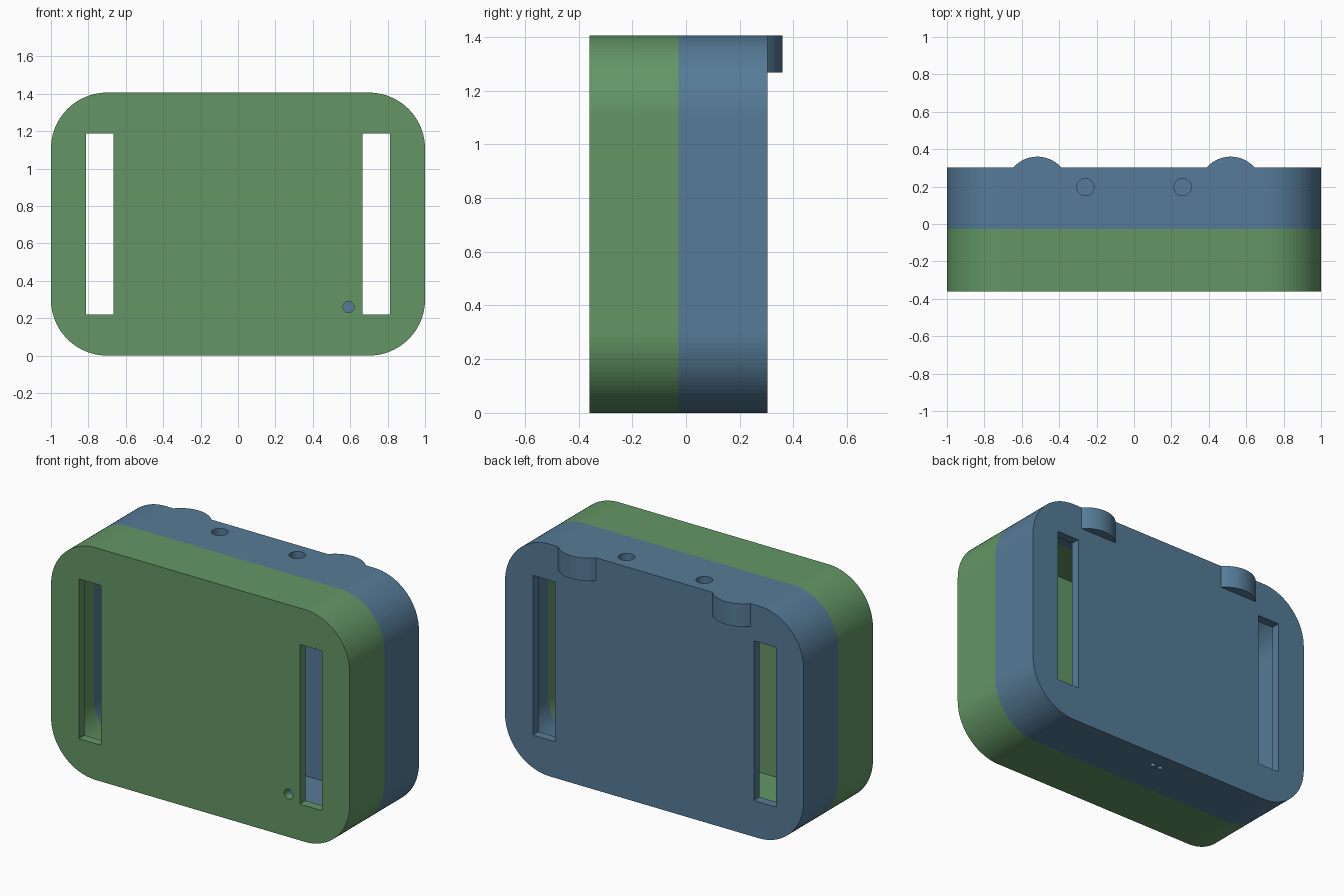
import bpy, bmesh, math
from mathutils import Matrix, Vector

if "Cube" in bpy.data.objects:
    bpy.data.objects.remove(bpy.data.objects["Cube"])

W, H, R, T = 1.0, 1.406, 0.30, 0.055      # half width, height, corner radius, wall
Y_FRONT, Y_SPLIT, Y_BACK = -0.36, -0.028, 0.303


def material(name, rgb):
    m = bpy.data.materials.new(name)
    m.diffuse_color = (*rgb, 1)
    m.use_nodes = True
    m.node_tree.nodes["Principled BSDF"].inputs["Base Color"].default_value = m.diffuse_color
    return m


def make_object(name, bm):
    bmesh.ops.recalc_face_normals(bm, faces=bm.faces)
    me = bpy.data.meshes.new(name)
    bm.to_mesh(me)
    bm.free()
    ob = bpy.data.objects.new(name, me)
    bpy.context.collection.objects.link(ob)
    return ob


def rounded_rect(inset, n=24):
    r = R - inset
    pts = []
    for k, (cx, cz) in enumerate([(W - R, H - R), (R - W, H - R), (R - W, R), (W - R, R)]):
        for i in range(n + 1):
            a = math.pi / 2 * (k + i / n)
            pts.append((cx + r * math.cos(a), cz + r * math.sin(a)))
    return pts


def shell(name, y_closed, y_open):
    """Open tray: closed plate at y_closed, rim at y_open."""
    y_floor = y_closed + math.copysign(T, y_open - y_closed)
    bm = bmesh.new()
    rings = [[bm.verts.new((x, y, z)) for x, z in rounded_rect(inset)]
             for y, inset in [(y_closed, 0), (y_open, 0), (y_open, T), (y_floor, T)]]
    for a, b in zip(rings, rings[1:]):
        for i in range(len(a)):
            j = (i + 1) % len(a)
            bm.faces.new((a[i], a[j], b[j], b[i]))
    bm.faces.new(rings[0])
    bm.faces.new(rings[-1])
    return make_object(name, bm)


def box(center, size):
    bm = bmesh.new()
    bmesh.ops.create_cube(bm, size=1, matrix=Matrix.Translation(center) @ Matrix.Diagonal((*size, 1)))
    return make_object("cutter", bm)


def cylinder(center, radius, depth, axis="Z", n=32):
    bm = bmesh.new()
    rot = Matrix.Rotation(math.pi / 2, 4, "X") if axis == "Y" else Matrix()
    bmesh.ops.create_cone(bm, cap_ends=True, segments=n, radius1=radius, radius2=radius,
                          depth=depth, matrix=Matrix.Translation(center) @ rot)
    return make_object("cutter", bm)


def bump(x, radius=0.17, top=0.36):
    """Circular segment standing out of the back plate."""
    cy, y0 = top - radius, Y_BACK - 0.02
    a0 = math.asin((y0 - cy) / radius)
    pts = [(x + radius * math.cos(a), cy + radius * math.sin(a))
           for a in (a0 + (math.pi - 2 * a0) * i / 24 for i in range(25))]
    bm = bmesh.new()
    f = bm.faces.new([bm.verts.new((px, py, 1.268)) for px, py in pts])
    ext = bmesh.ops.extrude_face_region(bm, geom=[f])["geom"]
    bmesh.ops.translate(bm, vec=Vector((0, 0, H - 1.268)),
                        verts=[v for v in ext if isinstance(v, bmesh.types.BMVert)])
    return make_object("bump", bm)


def combine(ob, parts, operation):
    for p in parts:
        m = ob.modifiers.new("bool", "BOOLEAN")
        m.object, m.operation, m.solver = p, operation, "EXACT"
    dg = bpy.context.evaluated_depsgraph_get()
    me = bpy.data.meshes.new_from_object(ob.evaluated_get(dg))
    ob.modifiers.clear()
    ob.data = me
    for p in parts:
        bpy.data.objects.remove(p)


def strap_slots(y):
    return [box((s * 0.74, y, H / 2), (0.148, 0.2, 0.967)) for s in (-1, 1)]


# Front half: strap slots and a small round opening
front = shell("front_shell", Y_FRONT, Y_SPLIT)
combine(front, strap_slots(Y_FRONT) + [cylinder((0.591, Y_FRONT, 0.26), 0.03, 0.2, "Y")], "DIFFERENCE")

# Back half: hook bumps, strap slots, top holes and tiny bottom holes
back = shell("back_shell", Y_BACK, Y_SPLIT)
combine(back, [bump(s * 0.517) for s in (-1, 1)], "UNION")
combine(back, strap_slots(Y_BACK)
        + [cylinder((s * 0.26, 0.197, H), 0.046, 0.2) for s in (-1, 1)]
        + [cylinder((s * 0.026, 0.197, 0), 0.016, 0.2, n=20) for s in (-1, 1)], "DIFFERENCE")

for ob, mat in ((front, material("green", (0.125, 0.305, 0.13))),
                (back, material("blue", (0.092, 0.198, 0.31)))):
    ob.data.materials.clear()
    ob.data.materials.append(mat)
